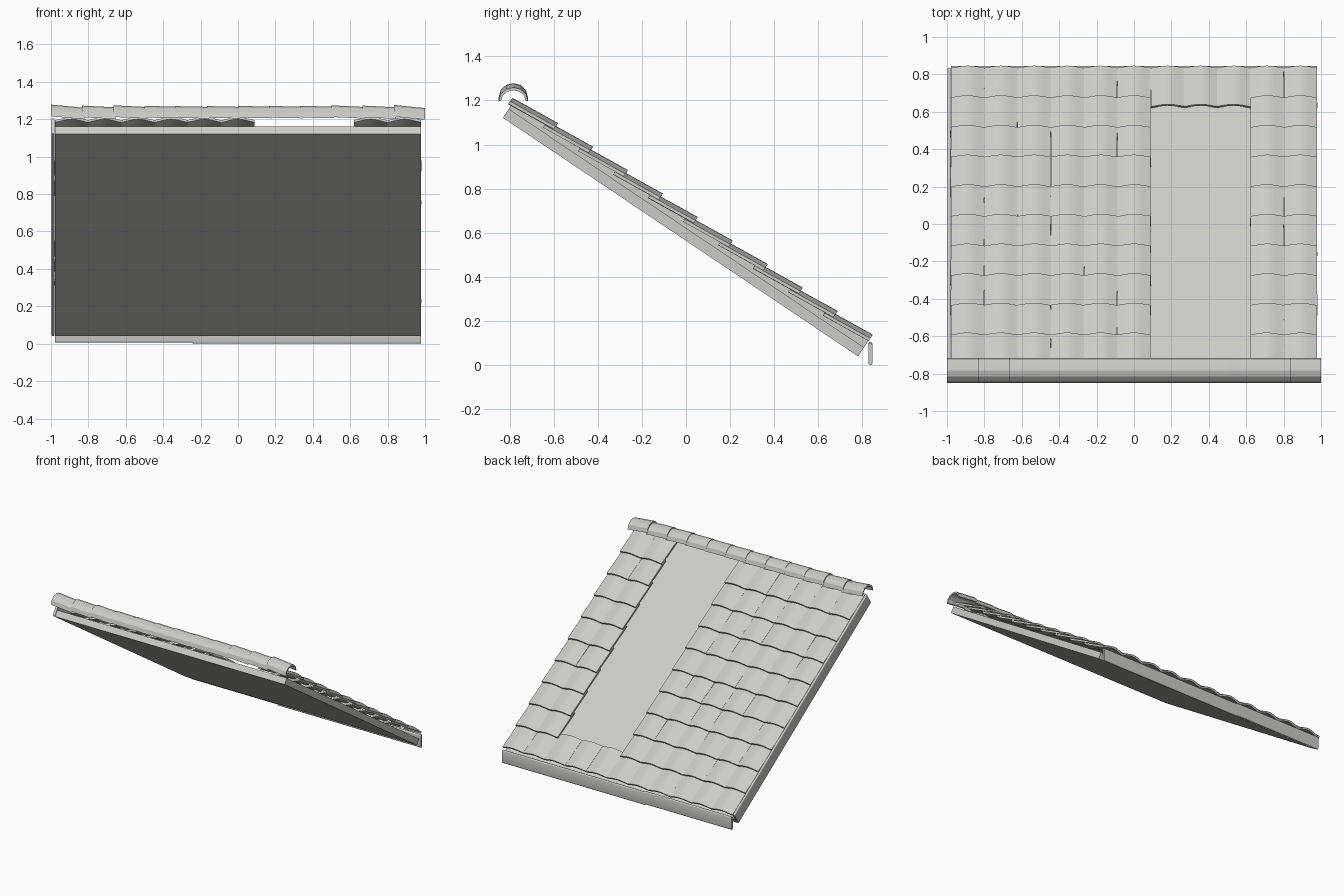
import bpy, bmesh, math, random
from mathutils import Vector, Matrix

random.seed(4)
if "Cube" in bpy.data.objects:
    bpy.data.objects.remove(bpy.data.objects["Cube"])

grey = bpy.data.materials.new("pale_grey")
grey.use_nodes = True
COLOUR = (0.6, 0.6, 0.58, 1)
grey.diffuse_color = COLOUR
grey.node_tree.nodes["Principled BSDF"].inputs["Base Color"].default_value = COLOUR

# Roof frame: local x across, y up the slope, z away from the slope
SLOPE = math.radians(33.9)
ROOF = Matrix.Translation((0, 0.78, 0.04)) @ Matrix(
    ((1, 0, 0, 0),
     (0, -math.cos(SLOPE), math.sin(SLOPE), 0),
     (0, math.sin(SLOPE), math.cos(SLOPE), 0),
     (0, 0, 0, 1)))
LENGTH = 1.94


def loft(bm, start, end):
    """Closed solid between two matching outlines."""
    a = [bm.verts.new(p) for p in start]
    b = [bm.verts.new(p) for p in end]
    n = len(a)
    for i in range(n):
        j = (i + 1) % n
        bm.faces.new((a[i], a[j], b[j], b[i]))
    bm.faces.new(a[::-1])
    bm.faces.new(b)


def finish(bm, name, smooth=True):
    bmesh.ops.recalc_face_normals(bm, faces=bm.faces)
    mesh = bpy.data.meshes.new(name)
    bm.to_mesh(mesh)
    bm.free()
    mesh.materials.append(grey)
    obj = bpy.data.objects.new(name, mesh)
    bpy.context.collection.objects.link(obj)
    if smooth:
        bpy.ops.object.select_all(action='DESELECT')
        obj.select_set(True)
        bpy.context.view_layer.objects.active = obj
        bpy.ops.object.shade_smooth_by_angle(angle=math.radians(35))
    return obj


def capsule(width, height):
    """Board outline with rounded long edges, as (across, up) pairs."""
    r = width / 2
    pts = []
    for base, first in ((height - r, 0), (r, math.pi)):
        for i in range(7):
            t = first + math.pi * i / 6
            pts.append((r * math.cos(t), base + r * math.sin(t)))
    return pts


# Sloping deck
bm = bmesh.new()
deck = [(-0.978, 0), (0.978, 0), (0.978, 0.048), (-0.978, 0.048)]
loft(bm, [ROOF @ Vector((x, 0, z)) for x, z in deck],
     [ROOF @ Vector((x, LENGTH, z)) for x, z in deck])
finish(bm, "roof_deck", False)

# Edge board up the slope
bm = bmesh.new()
edge = capsule(0.018, 0.1)
loft(bm, [ROOF @ Vector((x - 0.989, 0, z)) for x, z in edge],
     [ROOF @ Vector((x - 0.989, LENGTH, z)) for x, z in edge])
finish(bm, "edge_board")

# Board under the eaves, in two lengths
for name, x0, x1, low in (("left", -0.24, 0.978, 0), ("right", -0.978, -0.24, 0.006)):
    bm = bmesh.new()
    board = capsule(0.017, 0.1)
    loft(bm, [(x0, 0.836 + y, z + low) for y, z in board],
         [(x1, 0.836 + y, z + low) for y, z in board])
    finish(bm, "eaves_board_" + name)

# Tiles in overlapping rows, with an opening above the first row
COLUMNS, ROWS = 11, 10
PITCH, STEP = 0.178, 0.191
TILE_LENGTH, THICK, HUMP = 0.235, 0.014, 0.02
OPENING = (6, 7, 8)


def tile_outline():
    top = [(PITCH * (i / 8 - 0.5), HUMP * math.sin(math.pi * i / 8) ** 1.3 if 0 < i < 8 else 0)
           for i in range(9)]
    return [(x, z + THICK) for x, z in top] + [(x, z) for x, z in reversed(top)]


outline = tile_outline()
for row in range(ROWS):
    bm = bmesh.new()
    for col in range(COLUMNS):
        if row and col in OPENING:
            continue
        x = (col - (COLUMNS - 1) / 2) * PITCH
        place = (ROOF @ Matrix.Translation((x, row * STEP, 0.065))
                 @ Matrix.Rotation(math.radians(random.uniform(-0.5, 0.5)), 4, 'Z')
                 @ Matrix.Rotation(math.radians(random.uniform(-0.7, 0.7)), 4, 'Y'))
        loft(bm, [place @ Vector((u, 0, z + 0.02)) for u, z in outline],
             [place @ Vector((u, TILE_LENGTH, z)) for u, z in outline])
    finish(bm, "tile_row_%d" % (row + 1))

# Ridge caps, each dipping a little towards the next
CAPS = 12
CAP = 2 / CAPS


def arc(radius, height):
    return [(radius * math.cos(math.pi * i / 6), height * math.sin(math.pi * i / 6))
            for i in range(7)]


cap = arc(0.066, 0.062) + arc(0.056, 0.049)[::-1]
for i in range(CAPS):
    bm = bmesh.new()
    x0 = -1 + i * CAP
    x1 = min(1, x0 + CAP + 0.012)
    dip = 0.017 if i in (0, CAPS - 1) else 0.009 if i in (1, 2, 9, 10) else 0.004
    mid = 1.207 + random.uniform(-0.001, 0.001)
    loft(bm, [(x0, y - 0.783, z + mid + dip / 2) for y, z in cap],
         [(x1, y - 0.783, z + mid - dip / 2) for y, z in cap])
    finish(bm, "ridge_cap_%d" % (i + 1), False)
